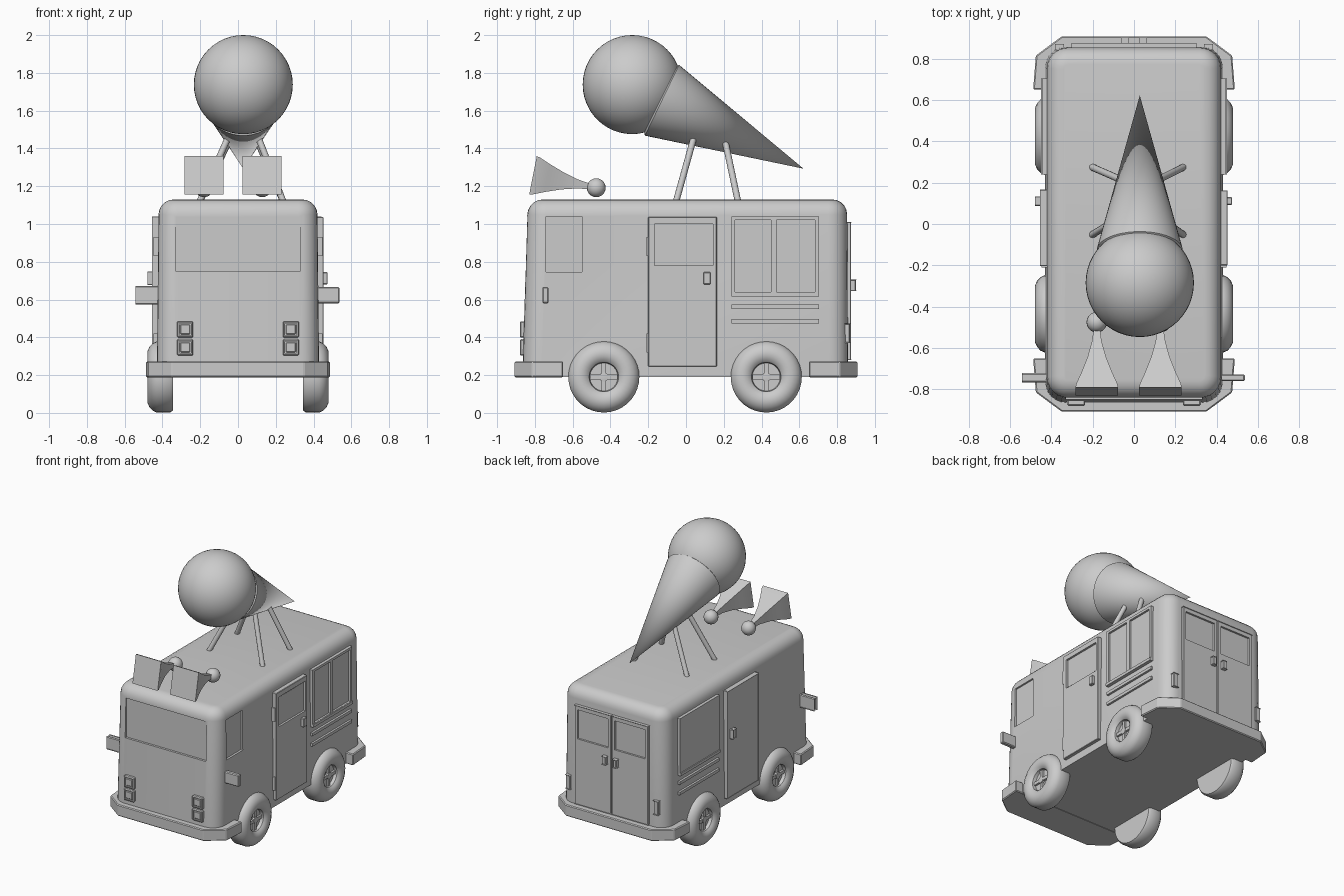
import bpy, bmesh, math
from mathutils import Vector

if "Cube" in bpy.data.objects:
    bpy.data.objects.remove(bpy.data.objects["Cube"])

grey = bpy.data.materials.new("plain grey")
grey.diffuse_color = (0.6, 0.6, 0.6, 1)
grey.use_nodes = True
grey.node_tree.nodes["Principled BSDF"].inputs["Base Color"].default_value = grey.diffuse_color


def finish(name, bm, smooth=True):
    bmesh.ops.recalc_face_normals(bm, faces=bm.faces)
    me = bpy.data.meshes.new(name)
    bm.to_mesh(me)
    bm.free()
    me.materials.append(grey)
    ob = bpy.data.objects.new(name, me)
    bpy.context.collection.objects.link(ob)
    bpy.ops.object.select_all(action='DESELECT')
    ob.select_set(True)
    bpy.context.view_layer.objects.active = ob
    if smooth:
        bpy.ops.object.shade_smooth_by_angle(angle=math.radians(35))
    return ob


def place(side, d, u, v):
    """Outward depth d, along-wall u, height v -> world position."""
    return {'R': (d, u, v), 'L': (-d, u, v), 'F': (u, -d, v), 'B': (u, d, v)}[side]


def slab(name, side, u, v, d, bevel=0.0):
    bm = bmesh.new()
    bmesh.ops.create_cube(bm, size=1)
    for p in bm.verts:
        i, j, k = (int(c > 0) for c in p.co)
        p.co = place(side, d[i], u[j], v[k])
    if bevel:
        bmesh.ops.bevel(bm, geom=bm.edges[:], offset=bevel, segments=1, affect='EDGES')
    return finish(name, bm, False)


def cut(ob, side, u, v, d):
    """Sink a rectangular recess into ob."""
    cutter = slab("cutter", side, u, v, d)
    cutter.hide_render = True
    mod = ob.modifiers.new("recess", 'BOOLEAN')
    mod.operation, mod.solver, mod.object = 'DIFFERENCE', 'EXACT', cutter
    bpy.context.view_layer.objects.active = ob
    bpy.ops.object.modifier_apply(modifier=mod.name)
    bpy.data.objects.remove(cutter)


def lathe(name, profile, origin, axis, seg=40):
    """Spin (radius, distance) pairs about an axis through origin."""
    rot = Vector((0, 0, 1)).rotation_difference(Vector(axis))
    bm = bmesh.new()
    rings = []
    for r, h in profile:
        n = seg if r > 1e-5 else 1
        rings.append([bm.verts.new(Vector(origin) + rot @ Vector(
            (r * math.cos(2 * math.pi * i / seg), r * math.sin(2 * math.pi * i / seg), h)))
            for i in range(n)])
    for a, b in zip(rings, rings[1:]):
        for i in range(seg):
            q = [a[i % len(a)], a[(i + 1) % len(a)], b[(i + 1) % len(b)], b[i % len(b)]]
            bm.faces.new(list(dict.fromkeys(q)))
    return finish(name, bm)


def ball(name, centre, r, seg=32):
    bm = bmesh.new()
    bmesh.ops.create_uvsphere(bm, u_segments=seg, v_segments=seg // 2, radius=r)
    bmesh.ops.translate(bm, verts=bm.verts, vec=centre)
    return finish(name, bm)


# Van body: tapered box, rounded corners and roof edge, flat floor
bm = bmesh.new()
bmesh.ops.create_cube(bm, size=1)
for p in bm.verts:
    top = p.co.z > 0
    p.co = ((0.42 if top else 0.43) * (1 if p.co.x > 0 else -1),
            (0.853 if top else 0.858) if p.co.y > 0 else (-0.838 if top else -0.866),
            1.13 if top else 0.19)
up = [e for e in bm.edges if abs(e.verts[0].co.z - e.verts[1].co.z) > 0.5]
bmesh.ops.bevel(bm, geom=up, offset=0.1, segments=6, profile=0.5, affect='EDGES')
rim = [e for e in bm.edges if all(p.co.z > 1.1 for p in e.verts)]
bmesh.ops.bevel(bm, geom=rim, offset=0.08, segments=5, profile=0.5, affect='EDGES')
body = finish("van_body", bm, False)

# Windscreen and cab window recesses
cut(body, 'F', (-0.33, 0.33), (0.75, 1.04), (0.833, 1.0))
for s in 'RL':
    cut(body, s, (-0.74, -0.55), (0.745, 1.04), (0.408, 0.6))
bpy.context.view_layer.objects.active = body
body.select_set(True)
bpy.ops.object.shade_smooth_by_angle(angle=math.radians(35))

# Side fittings, the same on both sides
for s, label in (('R', "right"), ('L', "left")):
    door = slab(label + "_door", s, (-0.2, 0.163), (0.245, 1.037), (0.40, 0.453), 0.003)
    cut(door, s, (-0.168, 0.143), (0.78, 1.0), (0.438, 0.6))
    slab(label + "_door_glass_rim", s, (-0.158, 0.133), (0.79, 0.99), (0.42, 0.442))
    slab(label + "_door_handle", s, (0.092, 0.13), (0.68, 0.745), (0.44, 0.475), 0.004)
    for z in (0.37, 0.88):
        slab(label + "_door_hinge", s, (-0.21, -0.19), (z - 0.05, z + 0.05), (0.41, 0.448))
    # Serving hatch with two sunken panes and a sill
    hatch = slab(label + "_serving_hatch", s, (0.24, 0.703), (0.618, 1.04), (0.39, 0.443))
    for u in ((0.26, 0.45), (0.48, 0.682)):
        cut(hatch, s, u, (0.64, 1.022), (0.428, 0.6))
    slab(label + "_hatch_sill", s, (0.24, 0.703), (0.617, 0.638), (0.41, 0.45))
    for z in (0.485, 0.562):
        slab(label + "_trim_strip", s, (0.24, 0.703), (z - 0.011, z + 0.011), (0.41, 0.442))
    slab(label + "_mirror", s, (-0.76, -0.728), (0.58, 0.667), (0.41, 0.537), 0.006)

# Headlights: framed square lamps, two stacked on each side
for c in (-0.28, 0.28):
    for z in (0.347, 0.442):
        lamp = slab("headlight", 'F', (c - 0.043, c + 0.043), (z - 0.043, z + 0.043),
                    (0.83, 0.88), 0.006)
        cut(lamp, 'F', (c - 0.031, c + 0.031), (z - 0.031, z + 0.031), (0.871, 1.0))
        slab("headlight_lens", 'F', (c - 0.026, c + 0.026), (z - 0.026, z + 0.026),
             (0.86, 0.878), 0.004)

# Rear doors, windows, handles and tail lights
for k, label in ((1, "right"), (-1, "left")):
    def span(a, b):
        return tuple(sorted((k * a, k * b)))
    door = slab(label + "_rear_door", 'B', span(0.004, 0.30), (0.28, 1.01), (0.82, 0.874), 0.003)
    cut(door, 'B', span(0.028, 0.278), (0.765, 0.98), (0.860, 1.0))
    slab(label + "_rear_handle", 'B', span(0.03, 0.058), (0.645, 0.705), (0.86, 0.899), 0.004)
    slab(label + "_tail_light", 'B', span(0.342, 0.378), (0.37, 0.472), (0.80, 0.868), 0.004)

# Wrap-around bumpers
for k, label in ((-1, "front"), (1, "rear")):
    bm = bmesh.new()
    outline = [(0.488, 0.65), (0.475, 0.815), (0.35, 0.908)]
    outline += [(-x, y) for x, y in reversed(outline)]
    f = bm.faces.new([bm.verts.new((x, k * y, 0.188)) for x, y in outline])
    ext = bmesh.ops.extrude_face_region(bm, geom=[f])
    bmesh.ops.translate(bm, vec=(0, 0, 0.084),
                        verts=[g for g in ext['geom'] if isinstance(g, bmesh.types.BMVert)])
    bmesh.ops.bevel(bm, geom=bm.edges[:], offset=0.006, segments=1, affect='EDGES')
    finish(label + "_bumper", bm, False)

# Wheels: rounded tyre, sunken hub and crossed spokes
tyre = [(0, 0.345), (0.178, 0.345), (0.188, 0.36), (0.188, 0.43), (0.178, 0.452), (0.16, 0.469),
        (0.135, 0.48), (0.11, 0.478), (0.09, 0.47), (0.078, 0.458), (0.074, 0.435), (0, 0.435)]
for s, k in (('R', 1), ('L', -1)):
    for y in (-0.435, 0.425):
        lathe("wheel", tyre, (0, y, 0.19), (k, 0, 0), 36)
        slab("wheel_spoke", s, (y - 0.073, y + 0.073), (0.178, 0.202), (0.42, 0.45))
        slab("wheel_spoke", s, (y - 0.012, y + 0.012), (0.117, 0.263), (0.42, 0.449))
        lathe("wheel_cap", [(0, 0.42), (0.024, 0.42), (0.024, 0.453), (0, 0.456)],
              (0, y, 0.19), (k, 0, 0), 16)

# Roof cone and scoop, tilted nose-up
X = 0.028
base, tip = Vector((X, -0.127, 1.655)), Vector((X, 0.622, 1.293))
length = (tip - base).length
lathe("ice_cream_cone", [(0, -0.01), (0.195, -0.01), (0.208, 0), (0, length)],
      base, (tip - base).normalized(), 48)
ball("ice_cream_scoop", (X, -0.285, 1.738), 0.262, 48)

# Four slanted struts holding the cone
for k in (1, -1):
    for foot, head in (((0.225, -0.055, 1.11), (0.075, 0.045, 1.47)),
                       ((0.225, 0.277, 1.11), (0.07, 0.205, 1.45))):
        a = Vector((X - 0.01 + k * foot[0], foot[1], foot[2]))
        b = Vector((X + k * head[0], head[1], head[2]))
        h = (b - a).length
        lathe("cone_strut", [(0, 0), (0.017, 0), (0.017, h), (0, h)], a, (b - a).normalized(), 12)

# Loudspeaker horns: flared square bells ending in a round driver
for cx in (-0.18, 0.128):
    front, back = Vector((cx, -0.81, 1.258)), Vector((cx, -0.475, 1.192))
    axis = (back - front).normalized()
    side = Vector((1, 0, 0))
    upv = side.cross(axis)
    bm = bmesh.new()
    loops = []
    for t, r in ((0, 0.103), (0.02, 0.099), (0.08, 0.074), (0.16, 0.045), (0.24, 0.024), (0.31, 0.014)):
        c = front + axis * t
        loops.append([bm.verts.new(c + side * r * i + upv * r * j)
                      for i, j in ((1, 1), (-1, 1), (-1, -1), (1, -1))])
    for a, b in zip(loops, loops[1:]):
        for i in range(4):
            bm.faces.new((a[i], a[(i + 1) % 4], b[(i + 1) % 4], b[i]))
    bm.faces.new(loops[0])
    bm.faces.new(loops[-1])
    finish("horn_bell", bm)
    ball("horn_driver", back, 0.05, 20)
